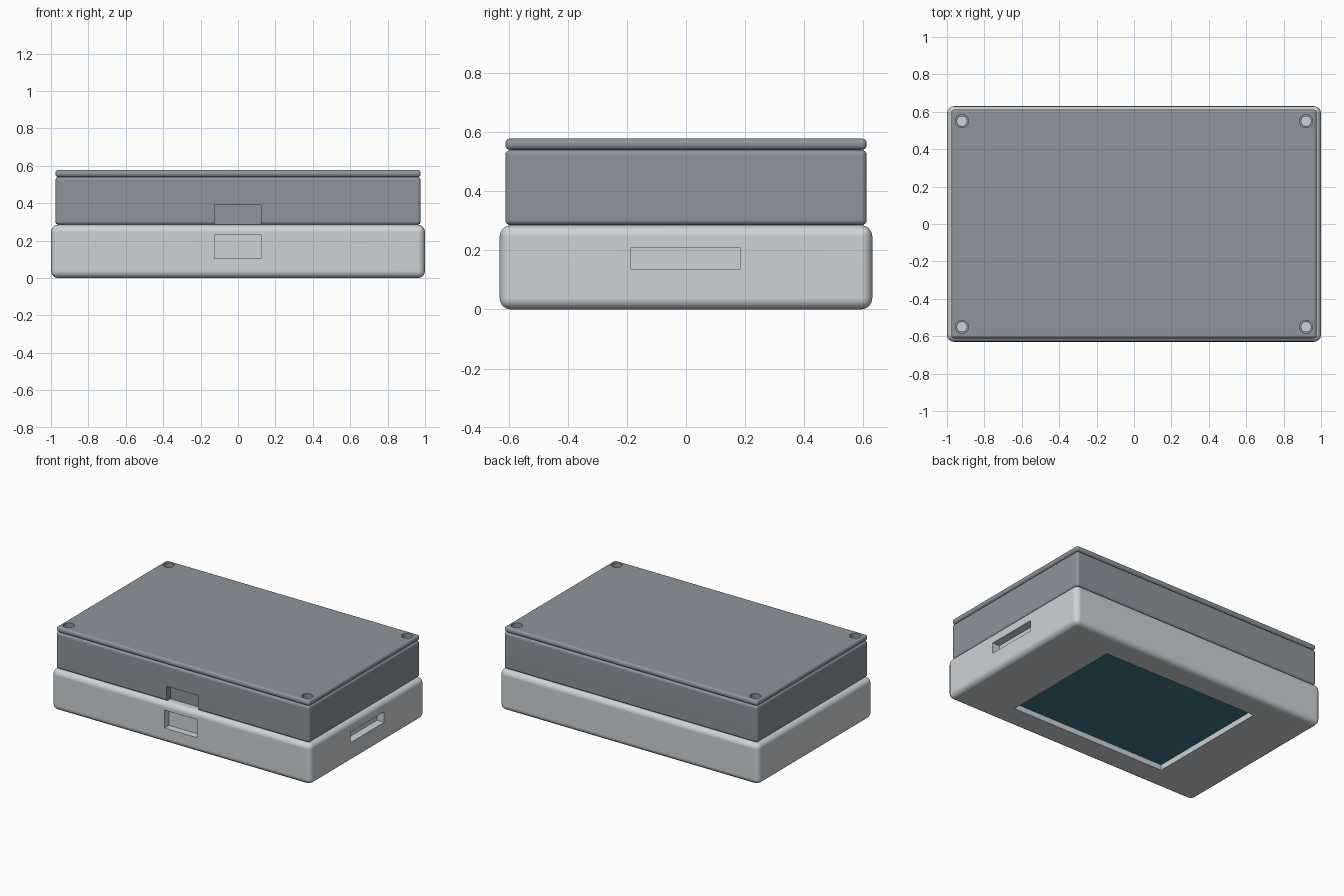
import bpy, bmesh, math
from mathutils import Matrix

if "Cube" in bpy.data.objects:
    bpy.data.objects.remove(bpy.data.objects["Cube"])


def material(name, rgb):
    m = bpy.data.materials.new(name)
    m.diffuse_color = (*rgb, 1)
    m.use_nodes = True
    m.node_tree.nodes["Principled BSDF"].inputs["Base Color"].default_value = m.diffuse_color
    return m


LIGHT = material("light grey plastic", (0.62, 0.65, 0.67))
SLATE = material("slate grey plastic", (0.265, 0.30, 0.335))
GLASS = material("dark teal glass", (0.05, 0.18, 0.26))


def finish(bm, name, mat):
    mesh = bpy.data.meshes.new(name)
    bm.to_mesh(mesh)
    bm.free()
    ob = bpy.data.objects.new(name, mesh)
    bpy.context.collection.objects.link(ob)
    if mat:
        mesh.materials.append(mat)
    return ob


def box(name, x, y, z, mat=None, bevel=0, segments=4):
    """Box from (min, max) ranges with optionally rounded edges."""
    bm = bmesh.new()
    size = [r[1] - r[0] for r in (x, y, z)]
    mid = [(r[0] + r[1]) / 2 for r in (x, y, z)]
    bmesh.ops.create_cube(
        bm, size=1, matrix=Matrix.Translation(mid) @ Matrix.Diagonal((*size, 1)))
    if bevel:
        bmesh.ops.bevel(bm, geom=bm.edges[:], offset=bevel, segments=segments,
                        profile=0.5, affect='EDGES')
    return finish(bm, name, mat)


def cylinder(name, x, y, z, radius):
    bm = bmesh.new()
    bmesh.ops.create_cone(
        bm, cap_ends=True, segments=32, radius1=radius, radius2=radius,
        depth=z[1] - z[0], matrix=Matrix.Translation((x, y, (z[0] + z[1]) / 2)))
    return finish(bm, name, None)


def select(ob):
    bpy.ops.object.select_all(action='DESELECT')
    ob.select_set(True)
    bpy.context.view_layer.objects.active = ob


def cut(ob, cutters):
    select(ob)
    for c in cutters:
        mod = ob.modifiers.new("cut", 'BOOLEAN')
        mod.operation = 'DIFFERENCE'
        mod.solver = 'EXACT'
        mod.object = c
        bpy.ops.object.modifier_apply(modifier=mod.name)
        bpy.data.objects.remove(c, do_unlink=True)


def smooth(ob):
    select(ob)
    bpy.ops.object.shade_smooth_by_angle(angle=math.radians(35))
    mod = ob.modifiers.new("even shading", 'WEIGHTED_NORMAL')
    mod.keep_sharp = True


corners = [(sx * 0.92, sy * 0.55) for sx in (-1, 1) for sy in (-1, 1)]

# Lower housing with front port, side slot and display recess underneath
lower = box("lower_housing", (-1, 1), (-0.63, 0.63), (0, 0.285), LIGHT, 0.038)
cut(lower, [
    box("front_port", (-0.125, 0.123), (-0.8, -0.58), (0.105, 0.23)),
    box("side_slot", (0.945, 1.2), (-0.186, 0.183), (0.136, 0.21)),
    box("display_recess", (-0.6, 0.6), (-0.45, 0.45), (-0.1, 0.045)),
])

# Upper housing with front notch and screw shafts
upper = box("upper_housing", (-0.977, 0.977), (-0.611, 0.611),
            (0.285, 0.54), SLATE, 0.018)
cut(upper, [box("front_notch", (-0.125, 0.123), (-0.8, -0.565), (0.2, 0.39))]
    + [cylinder("shaft", x, y, (0.2, 0.6), 0.026) for x, y in corners])

# Thin lid with wider screw holes
lid = box("lid", (-0.977, 0.977), (-0.611, 0.611), (0.54, 0.578), SLATE, 0.016)
cut(lid, [cylinder("screw_hole", x, y, (0.5, 0.7), 0.035) for x, y in corners])

for part in (lower, upper, lid):
    smooth(part)

# Display panel seated in the recess
box("display", (-0.597, 0.597), (-0.447, 0.447), (0.036, 0.045), GLASS)
